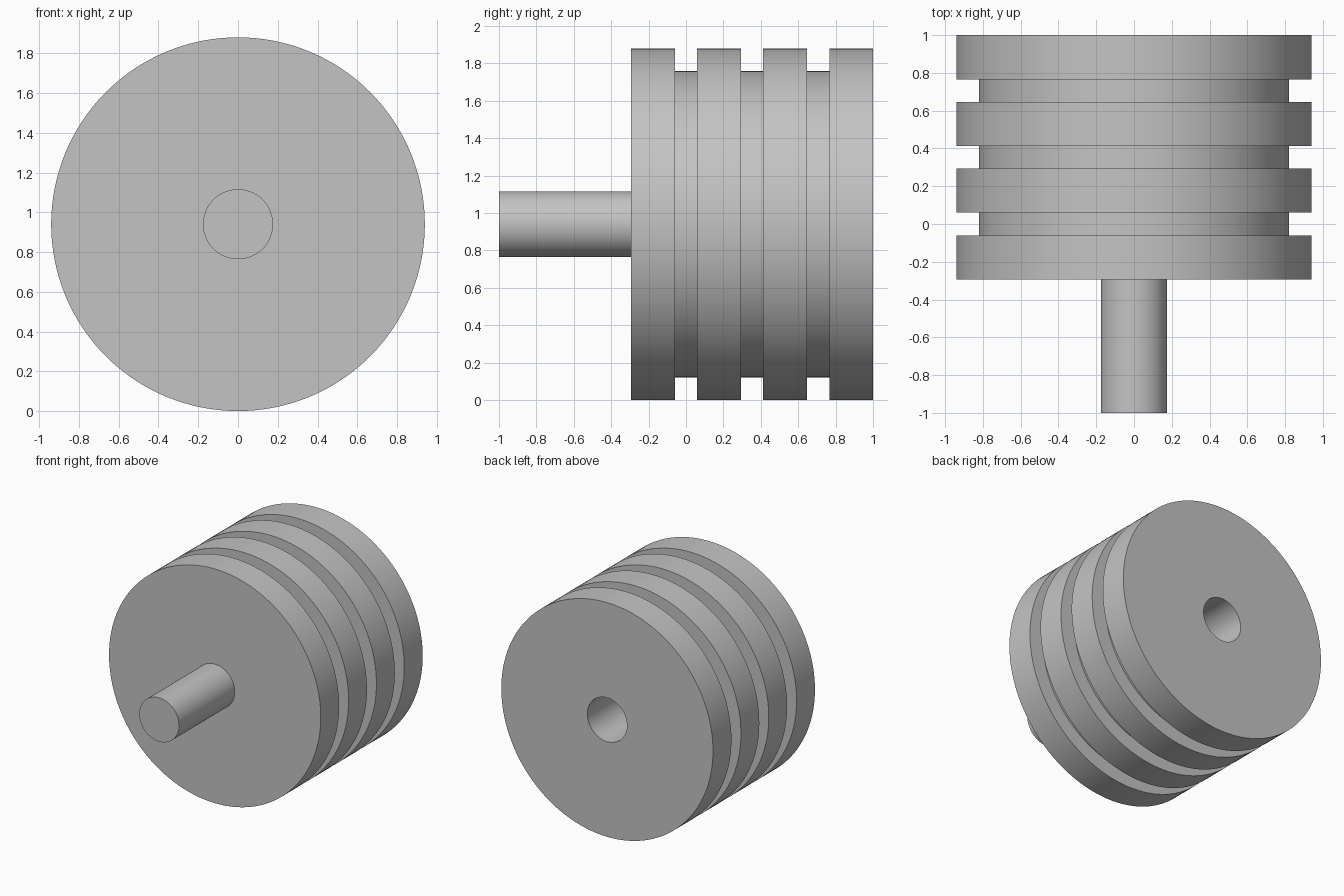
import bpy, bmesh, math
from mathutils import Matrix, Vector

cube = bpy.data.objects.get("Cube")
if cube:
    bpy.data.objects.remove(cube, do_unlink=True)

DRUM_R, GROOVE_R, SHAFT_R = 0.94, 0.82, 0.176
FRONT, DRUM_FRONT, BACK = -1.0, -0.293, 1.0
RIB, GROOVE = 0.233, 0.12
BORE_DEPTH = DRUM_FRONT - FRONT
SEGMENTS = 128

grey = bpy.data.materials.new("plain_grey")
grey.use_nodes = True
colour = (0.55, 0.55, 0.55, 1)
grey.diffuse_color = colour
grey.node_tree.nodes["Principled BSDF"].inputs["Base Color"].default_value = colour


def lathe(name, profile):
    """Revolve (radius, y) points around the horizontal axis."""
    bm = bmesh.new()
    verts = [bm.verts.new((r, y, 0)) for r, y in profile]
    edges = [bm.edges.new(pair) for pair in zip(verts, verts[1:])]
    bmesh.ops.spin(bm, geom=verts + edges, cent=(0, 0, 0), axis=(0, 1, 0),
                   angle=math.tau, steps=SEGMENTS, use_merge=True)
    bmesh.ops.remove_doubles(bm, verts=bm.verts, dist=0.0001)
    bmesh.ops.recalc_face_normals(bm, faces=bm.faces)
    # Make sure the flat face nearest the front points forward
    first = min(bm.faces, key=lambda f: f.calc_center_median().y)
    if first.normal.y > 0:
        bmesh.ops.reverse_faces(bm, faces=bm.faces)
    bmesh.ops.translate(bm, verts=bm.verts, vec=(0, 0, DRUM_R))
    mesh = bpy.data.meshes.new(name)
    bm.to_mesh(mesh)
    bm.free()
    mesh.materials.append(grey)
    obj = bpy.data.objects.new(name, mesh)
    bpy.context.collection.objects.link(obj)
    bpy.ops.object.select_all(action='DESELECT')
    obj.select_set(True)
    bpy.context.view_layer.objects.active = obj
    bpy.ops.object.shade_smooth_by_angle(angle=math.radians(30))
    return obj


# Drum: four ribs with three grooves, and a blind bore in the back
profile = [(SHAFT_R, DRUM_FRONT)]
for i in range(4):
    y = DRUM_FRONT + i * (RIB + GROOVE)
    end = BACK if i == 3 else y + RIB
    profile += [(DRUM_R, y), (DRUM_R, end)]
    if i < 3:
        profile += [(GROOVE_R, end), (GROOVE_R, end + GROOVE)]
profile += [(SHAFT_R, BACK), (SHAFT_R, BACK - BORE_DEPTH), (0, BACK - BORE_DEPTH)]
lathe("grooved_drum", profile)

# Shaft: solid pin standing out of the front face
lathe("front_shaft", [(0, FRONT), (SHAFT_R, FRONT), (SHAFT_R, DRUM_FRONT)])
